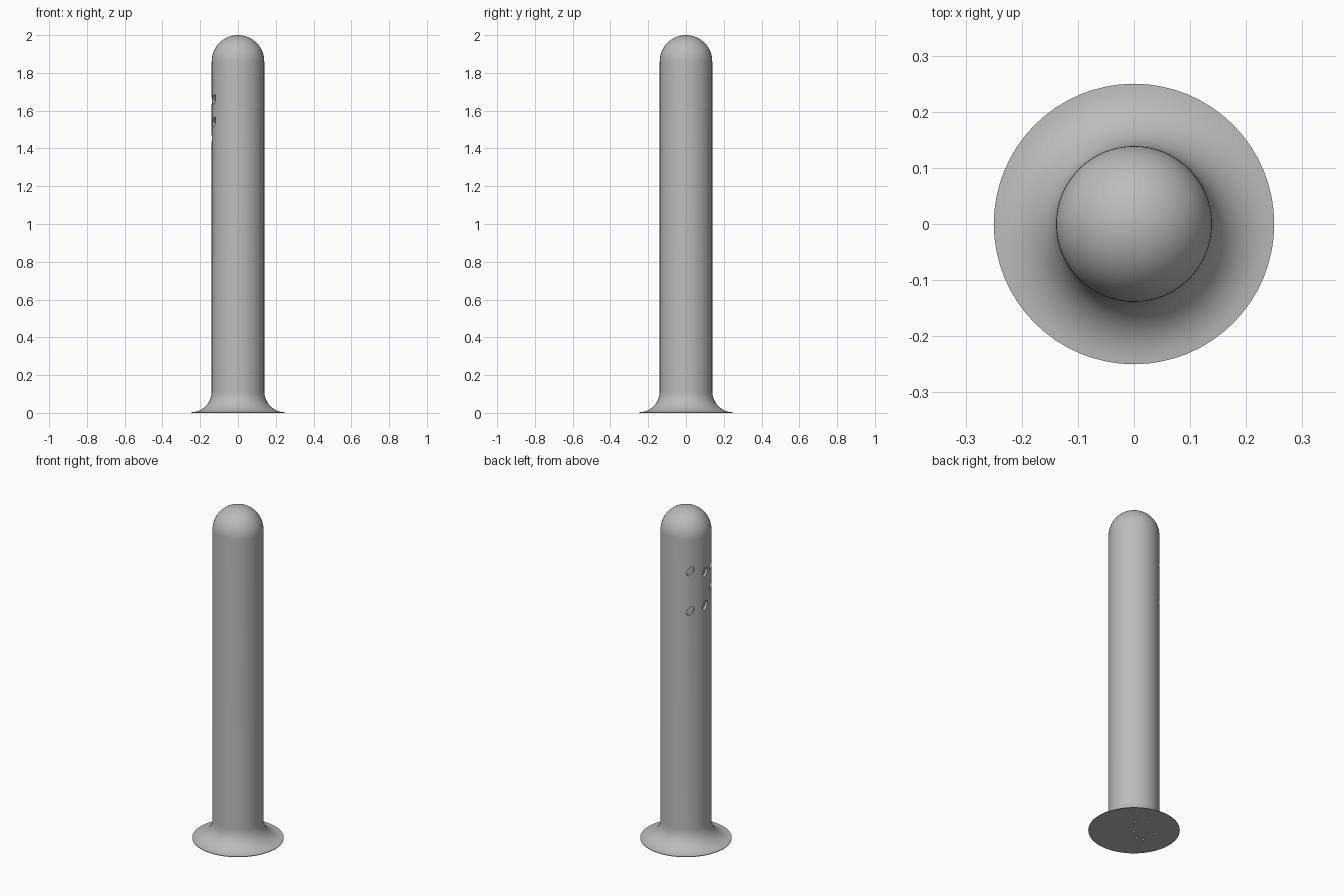
import bpy, bmesh
from math import cos, sin, pi, radians
from mathutils import Matrix, Vector

cube = bpy.data.objects.get("Cube")
if cube:
    bpy.data.objects.remove(cube, do_unlink=True)

# Single grey finish
GREY = (0.5, 0.5, 0.5, 1)
grey = bpy.data.materials.new("plain_grey")
grey.use_nodes = True
grey.diffuse_color = GREY
grey.node_tree.nodes["Principled BSDF"].inputs["Base Color"].default_value = GREY

R, FOOT, SEGMENTS = 0.139, 0.25, 64
FLARE = FOOT - R


def make_object(name, bm):
    mesh = bpy.data.meshes.new(name)
    bmesh.ops.recalc_face_normals(bm, faces=bm.faces)
    bm.to_mesh(mesh)
    bm.free()
    mesh.materials.append(grey)
    obj = bpy.data.objects.new(name, mesh)
    bpy.context.collection.objects.link(obj)
    return obj


# Post: flared foot, straight shaft and domed cap in one lathed profile
profile = [(0, 0), (FOOT, 0)]
for i in range(13):
    a = pi / 2 * i / 12
    profile.append((FOOT - FLARE * sin(a), 0.003 + FLARE * (1 - cos(a))))
for i in range(17):
    a = pi / 2 * i / 16
    profile.append((R * cos(a), 2 - R + R * sin(a)))

bm = bmesh.new()
verts = [bm.verts.new((r, 0, z)) for r, z in profile]
edges = [bm.edges.new(pair) for pair in zip(verts, verts[1:])]
bmesh.ops.spin(bm, geom=verts + edges, cent=(0, 0, 0), axis=(0, 0, 1),
               angle=2 * pi, steps=SEGMENTS)
bmesh.ops.remove_doubles(bm, verts=bm.verts, dist=0.0001)
# Merge the underside fan into one flat face
under = [f for f in bm.faces if all(v.co.z < 0.0001 for v in f.verts)]
bmesh.ops.dissolve_faces(bm, faces=under, use_verts=True)
post = make_object("bollard_post", bm)

# Drill bits for the oval side dimples and small holes under the foot
bm = bmesh.new()


def drill(matrix, radius, depth):
    bmesh.ops.create_cone(bm, cap_ends=True, segments=20, radius1=radius,
                          radius2=radius, depth=depth, matrix=matrix)


DIMPLES = [(135, 1.67), (135, 1.43), (174, 1.645), (174, 1.445), (203, 1.66), (203, 1.54)]
for degrees, z in DIMPLES:
    a = radians(degrees)
    out = Vector((cos(a), sin(a), 0))
    side = Vector((-sin(a), cos(a), 0))
    # local x runs sideways, local y upwards, local z outwards
    frame = Matrix((side, Vector((0, 0, 1)), out)).transposed().to_4x4()
    matrix = (Matrix.Translation(out * R + Vector((0, 0, z))) @ frame
              @ Matrix.Rotation(radians(-32), 4, 'Z') @ Matrix.Diagonal((0.6, 1, 1, 1)))
    drill(matrix, 0.029, 0.03)

UNDER_HOLES = [(0.06, 0.08), (0, 0.11), (-0.01, -0.01), (-0.085, 0.015),
               (-0.105, 0.05), (-0.06, -0.05), (-0.1, -0.04)]
for x, y in UNDER_HOLES:
    drill(Matrix.Translation((x, y, 0)), 0.008, 0.03)

bits = make_object("drill_bits", bm)
bits.hide_render = True
bits.hide_set(True)

# Cut the holes and keep the result as plain mesh
cut = post.modifiers.new("holes", 'BOOLEAN')
cut.operation = 'DIFFERENCE'
cut.solver = 'EXACT'
cut.object = bits
bpy.context.view_layer.update()
drilled = bpy.data.meshes.new_from_object(
    post.evaluated_get(bpy.context.evaluated_depsgraph_get()))
drilled.name = "bollard_post"
post.modifiers.clear()
post.data = drilled
bpy.data.objects.remove(bits, do_unlink=True)

# Smooth shading with crisp rims
bpy.ops.object.select_all(action='DESELECT')
bpy.context.view_layer.objects.active = post
post.select_set(True)
bpy.ops.object.shade_smooth_by_angle(angle=radians(35))
